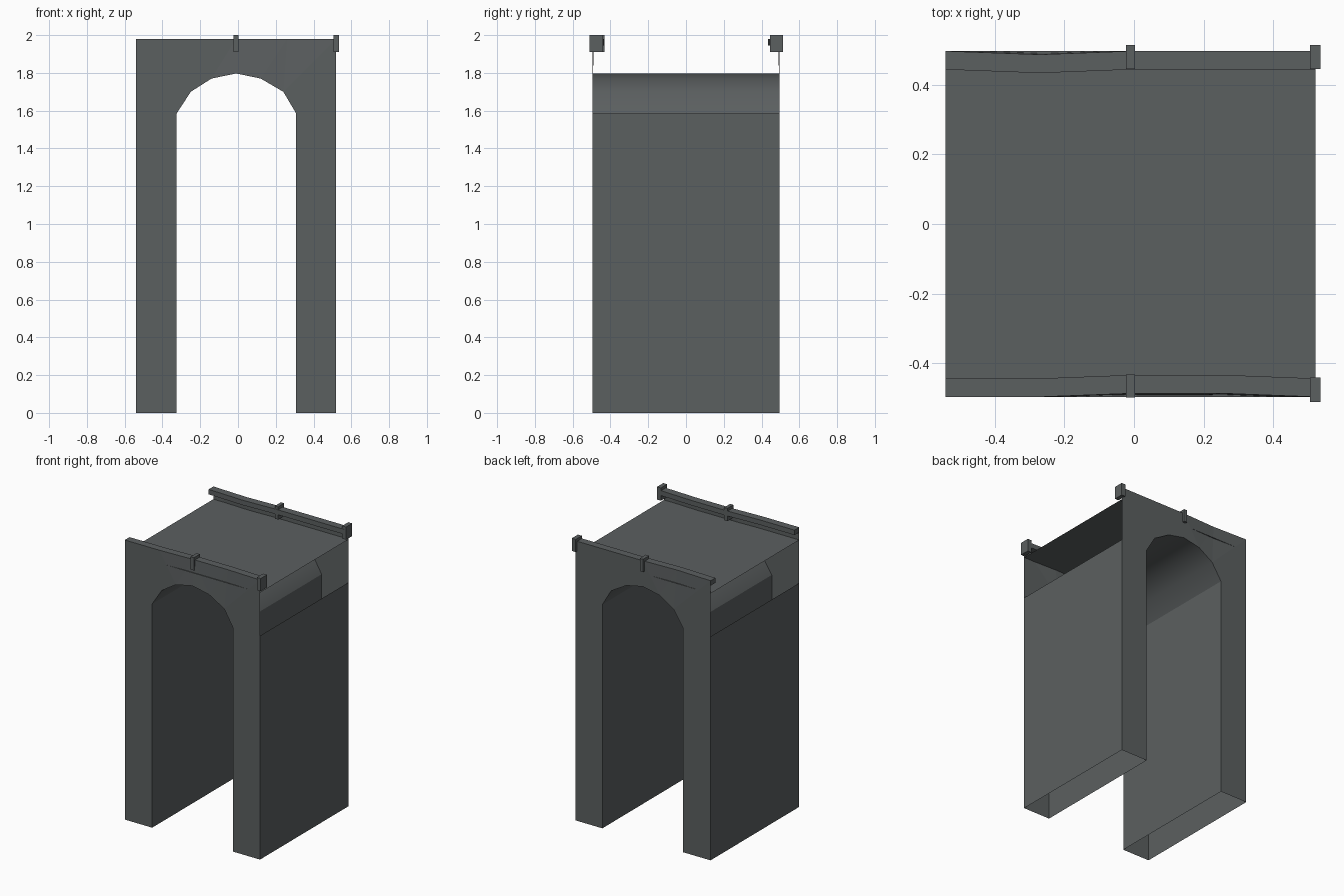
import bpy, bmesh

if "Cube" in bpy.data.objects:
    bpy.data.objects.remove(bpy.data.objects["Cube"])

stone = bpy.data.materials.new("dark grey stone")
stone.diffuse_color = (0.105, 0.115, 0.117, 1)
stone.use_nodes = True
stone.node_tree.nodes["Principled BSDF"].inputs["Base Color"].default_value = stone.diffuse_color

# Shared measurements
LEFT, RIGHT, SIDE, SPRING, TOP, DECK = -0.54, 0.52, 0.496, 1.585, 1.98, 1.89
ARCH = [(-.325, SPRING), (-.25, 1.70), (-.14, 1.77), (-.01, 1.797),
        (.12, 1.77), (.24, 1.70), (.308, SPRING)]
RAIL_X = [LEFT, -.27, -.01, .26, RIGHT]
# slight inward lean of the wall top at each rail station
LEAN = {"front": [0, 0, .01, .01, 0], "back": [0, .01, 0, 0, 0]}


def make(name, faces, smooth=False):
    """Object from a list of faces, each a list of points."""
    bm = bmesh.new()
    for f in faces:
        bm.faces.new([bm.verts.new(p) for p in f])
    bmesh.ops.remove_doubles(bm, verts=bm.verts, dist=1e-4)
    bmesh.ops.triangulate(bm, faces=[f for f in bm.faces if len(f.verts) > 4])
    bmesh.ops.recalc_face_normals(bm, faces=bm.faces)
    me = bpy.data.meshes.new(name)
    bm.to_mesh(me)
    bm.free()
    me.materials.append(stone)
    ob = bpy.data.objects.new(name, me)
    bpy.context.collection.objects.link(ob)
    for p in me.polygons:
        p.use_smooth = smooth
    return ob


def box(name, lo, hi):
    x0, y0, z0 = lo
    x1, y1, z1 = hi
    a = [(x0, y0), (x1, y0), (x1, y1), (x0, y1)]
    faces = [[(*p, z0) for p in a], [(*p, z1) for p in a]]
    for p, q in zip(a, a[1:] + a[:1]):
        faces.append([(*p, z0), (*q, z0), (*q, z1), (*p, z1)])
    return make(name, faces)


def side_sheet(x, top):
    return [(x, -SIDE, 0), (x, SIDE, 0), (x, SIDE, top), (x, -SIDE, top)]


# Hollow pillars: inner and outer walls, open below
make("pillar_outer_walls", [side_sheet(x, SPRING) for x in (LEFT, RIGHT)])
make("pillar_inner_walls", [side_sheet(ARCH[i][0], SPRING) for i in (0, -1)])

# Vault under the arch
make("arch_vault", [[(a[0], -SIDE, a[1]), (b[0], -SIDE, b[1]),
                     (b[0], SIDE, b[1]), (a[0], SIDE, a[1])]
                    for a, b in zip(ARCH, ARCH[1:])], smooth=True)

# Road deck
make("deck", [[(LEFT, -SIDE, DECK), (RIGHT, -SIDE, DECK),
               (RIGHT, SIDE, DECK), (LEFT, SIDE, DECK)]])

for end, s in (("front", -1), ("back", 1)):
    outer = [(x, s * (SIDE - d)) for x, d in zip(RAIL_X, LEAN[end])]
    # Face wall with arch opening
    legs = [[(a, s * SIDE, 0), (b, s * SIDE, 0),
             (b, s * SIDE, SPRING), (a, s * SIDE, SPRING)]
            for a, b in ((LEFT, ARCH[0][0]), (ARCH[-1][0], RIGHT))]
    spandrel = [(LEFT, s * SIDE, SPRING)]
    spandrel += [(x, s * SIDE, z) for x, z in ARCH]
    spandrel += [(RIGHT, s * SIDE, SPRING)]
    spandrel += [(x, y, TOP) for x, y in reversed(outer)]
    make(end + "_arch_wall", legs + [spandrel])

    # Parapet rail following the lean
    w, low = .053, 1.945
    rings = [[(x, y, TOP), (x, y - s * w, TOP),
              (x, y - s * w, low), (x, y, low)] for x, y in outer]
    faces = [rings[0], rings[-1]]
    for a, b in zip(rings, rings[1:]):
        for i in range(4):
            j = (i + 1) % 4
            faces.append([a[i], a[j], b[j], b[i]])
    make(end + "_parapet_rail", faces)

    # Middle and end posts
    for name, x, near, far in (
            ("middle", -.01, .431 if s < 0 else .445, .498 if s < 0 else .513),
            ("end", .52, .44 if s < 0 else .445, .51 if s < 0 else .513)):
        h = .013 if name == "middle" else .015
        y0, y1 = sorted((s * near, s * far))
        box(end + "_" + name + "_post", (x - h, y0, 1.91), (x + h, y1, 2.0))
